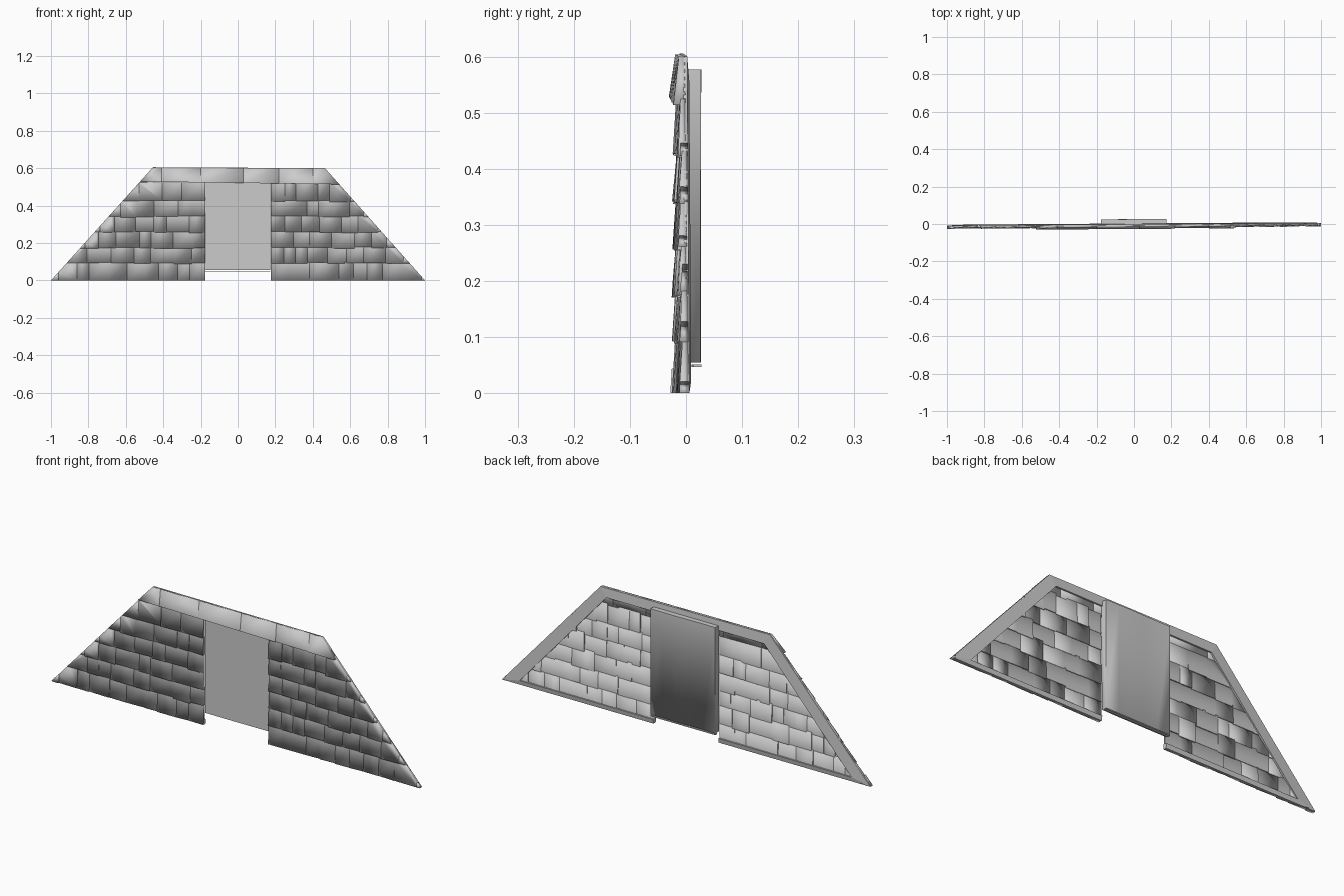
import bpy, bmesh, random
from mathutils import Vector

if "Cube" in bpy.data.objects:
    bpy.data.objects.remove(bpy.data.objects["Cube"])

random.seed(7)
OUT = [(-1, 0), (-0.455, 0.605), (0.465, 0.6), (1, 0)]   # trapezoid outline in x, z
DOOR = 0.177


def skew(x):
    return 0.007 * x


def sharpen(a, b):
    """Mark the edge between two faces as a crease."""
    for e in set(a.edges) & set(b.edges):
        e.smooth = False


def prism(bm, pts, front, back):
    """Solid from 4 x,z points (bl, br, tr, tl); front/back are y values (scalar or per corner)."""
    f = front if isinstance(front, (list, tuple)) else [front] * 4
    b = back if isinstance(back, (list, tuple)) else [back] * 4
    vf = [bm.verts.new((x, y + skew(x), z)) for (x, z), y in zip(pts, f)]
    vb = [bm.verts.new((x, y + skew(x), z)) for (x, z), y in zip(pts, b)]
    faces = [bm.faces.new(vf), bm.faces.new(vb[::-1])]
    for i in range(4):
        j = (i + 1) % 4
        faces.append(bm.faces.new((vf[j], vf[i], vb[i], vb[j])))
    return faces   # front, back, bottom, right, top, left


def clip_slopes(bm):
    for p, q, s in ((OUT[0], OUT[1], -1), (OUT[3], OUT[2], 1)):
        n = Vector((s * (q[1] - p[1]), 0, abs(q[0] - p[0]))).normalized()
        bmesh.ops.bisect_plane(bm, geom=bm.verts[:] + bm.edges[:] + bm.faces[:],
                               plane_co=(p[0], 0, p[1]), plane_no=n, clear_outer=True)
        edges = [e for e in bm.edges if e.is_boundary]
        bmesh.ops.holes_fill(bm, edges=edges, sides=0)


def finish(bm, name, smooth=True):
    bmesh.ops.recalc_face_normals(bm, faces=bm.faces[:])
    for f in bm.faces:
        f.smooth = smooth
    me = bpy.data.meshes.new(name)
    bm.to_mesh(me)
    bm.free()
    bpy.context.collection.objects.link(bpy.data.objects.new(name, me))


# Staggered shingle rows on both sides of the opening, softly shaded over the lower edges
rows = [0.0, 0.095, 0.178, 0.262, 0.345, 0.428, 0.52]
for side, name in ((-1, "left_shingles"), (1, "right_shingles")):
    bm = bmesh.new()
    for r in range(len(rows) - 1):
        z0, z1 = rows[r], rows[r + 1]
        x = DOOR
        edge = 1.0 - 0.9 * z0
        while x < edge:
            w = random.uniform(0.06, 0.13)
            xa, xb = sorted((side * x, side * (x + w)))
            lo = -0.016 - random.uniform(0, 0.004)
            hi = lo + 0.006
            d = random.uniform(-0.002, 0.002)
            bk = -0.004 + random.uniform(-0.002, 0.002)
            drop = 0 if r == 0 else random.uniform(0, 0.008)
            fr, ba, bo, ri, to, le = prism(
                bm, [(xa, z0 - drop), (xb, z0 - drop), (xb, z1 + 0.004), (xa, z1 + 0.004)],
                [lo + d, lo - d, hi - d, hi + d], [bk + 0.002, bk, bk - 0.002, bk])
            for a, b in ((fr, to), (to, le), (to, ri), (ba, bo), (bo, le), (bo, ri)):
                sharpen(a, b)
            for s in (le, ri):
                if random.random() < 0.35:
                    sharpen(fr, s)
                if random.random() < 0.6:
                    sharpen(ba, s)
            x += w
    clip_slopes(bm)
    finish(bm, name)

# Cap course along the top
bm = bmesh.new()
cuts = [-0.6, -0.41, -0.2, 0.03, 0.22, 0.4, 0.6]
for a, b in zip(cuts, cuts[1:]):
    zt = lambda x: 0.602 - 0.004 * x
    zb = lambda x: 0.521 - 0.014 * x
    lo = -0.024 - random.uniform(0, 0.003)
    fr, ba, bo, ri, to, le = prism(bm, [(a, zb(a)), (b, zb(b)), (b, zt(b)), (a, zt(a))],
                                   [lo, lo, -0.016, -0.016], -0.005)
    for p, q in ((fr, bo), (bo, le), (bo, ri), (fr, random.choice((le, ri)))):
        sharpen(p, q)
clip_slopes(bm)
finish(bm, "top_cap")

# Border strips behind the edges
bm = bmesh.new()
INN = [(-0.90, 0.022), (-0.425, 0.555), (0.43, 0.555), (0.90, 0.022)]
yf, outer, inner = -0.008, -0.001, 0.003
for i in range(3):
    prism(bm, [OUT[i], OUT[i + 1], INN[i + 1], INN[i]], yf, [outer, outer, inner, inner])
for s, k in ((-1, 0), (1, 3)):
    prism(bm, [OUT[k], (s * DOOR, 0), (s * DOOR, 0.022), INN[k]], yf,
          [outer, outer, inner, inner])
finish(bm, "back_border", False)

# Door panel of upright boards, slightly uneven and softly shaded over the lower edge
bm = bmesh.new()
x0, x1, zb, zt = -0.177, 0.175, 0.055, 0.577
n = 5
for i in range(n):
    a, b = x0 + (x1 - x0) * i / n, x0 + (x1 - x0) * (i + 1) / n
    fr, ba, bo, ri, to, le = prism(bm, [(a, zb), (b, zb), (b, zt), (a, zt)], -0.003, 0.026)
    for p, q in ((fr, bo), (fr, le), (fr, ri), (fr, to), (ba, to), (to, le), (to, ri),
                 (ba, le), (ba, ri)):
        sharpen(p, q)
bmesh.ops.remove_doubles(bm, verts=bm.verts[:], dist=1e-5)
inner_faces = [f for f in bm.faces if all(len(e.link_faces) > 2 for e in f.edges[:] if
               abs(e.verts[0].co.z - e.verts[1].co.z) > 0.1)
               and abs(f.normal.x) > 0.9 and x0 + 0.01 < f.calc_center_median().x < x1 - 0.01]
bmesh.ops.delete(bm, geom=inner_faces, context='FACES_ONLY')
for v in bm.verts:
    v.co.y += random.uniform(-0.002, 0.001)
for e in bm.edges:
    if x0 + 0.01 < e.verts[0].co.x < x1 - 0.01 and abs(e.verts[0].co.z - e.verts[1].co.z) > 0.1:
        e.smooth = True
finish(bm, "door_panel")

# Thin sill under the door
bm = bmesh.new()
prism(bm, [(x0, 0.047), (x1, 0.047), (x1, 0.051), (x0, 0.051)], 0.011, 0.026)
finish(bm, "door_sill", False)
